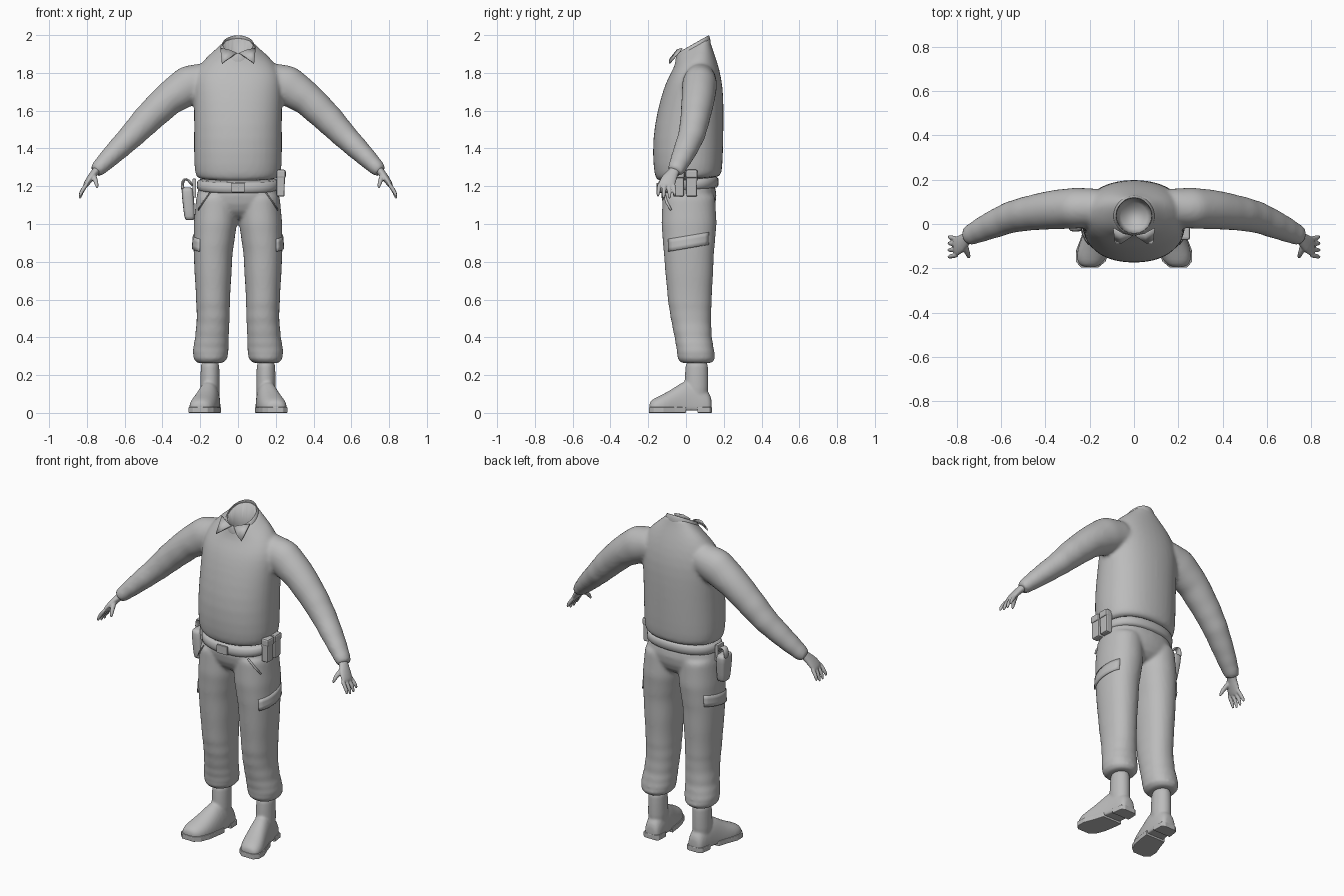
import bpy, bmesh, math
from mathutils import Vector

cube = bpy.data.objects.get("Cube")
if cube:
    bpy.data.objects.remove(cube)

grey = bpy.data.materials.new("plain grey")
grey.use_nodes = True
grey.diffuse_color = (0.5, 0.5, 0.5, 1)
grey.node_tree.nodes["Principled BSDF"].inputs["Base Color"].default_value = (0.5, 0.5, 0.5, 1)


def finish(name, bm, subsurf=0, voxel=0, smooth=0, solid=0, bevel=0):
    bmesh.ops.recalc_face_normals(bm, faces=bm.faces)
    for f in bm.faces:
        f.smooth = not bevel
    me = bpy.data.meshes.new(name)
    bm.to_mesh(me)
    bm.free()
    me.materials.append(grey)
    ob = bpy.data.objects.new(name, me)
    bpy.context.collection.objects.link(ob)
    if solid:
        ob.modifiers.new("thickness", 'SOLIDIFY').thickness = solid
        ob.modifiers["thickness"].offset = 0
    if bevel:
        m = ob.modifiers.new("bevel", 'BEVEL')
        m.width, m.segments = bevel, 2
    if subsurf:
        ob.modifiers.new("subdivision", 'SUBSURF').levels = subsurf
        ob.modifiers["subdivision"].render_levels = subsurf
    if voxel:
        m = ob.modifiers.new("merge", 'REMESH')
        m.mode, m.voxel_size, m.use_smooth_shade = 'VOXEL', voxel, True
    if smooth:
        m = ob.modifiers.new("soften", 'SMOOTH')
        m.factor, m.iterations = 0.5, smooth
    return ob


def skin(bm, rings, caps=True):
    """Join rings of points with quads."""
    rows = [[bm.verts.new(p) for p in r] for r in rings]
    n = len(rows[0])
    for a, b in zip(rows, rows[1:]):
        for i in range(n):
            bm.faces.new((a[i], a[(i + 1) % n], b[(i + 1) % n], b[i]))
    if caps:
        bm.faces.new(rows[0])
        bm.faces.new(rows[-1])


def oval(c, u, v, power=2.0, n=20):
    """Superellipse around c with half axes u and v."""
    pts = []
    for i in range(n):
        t = 2 * math.pi * i / n
        ct, st = math.cos(t), math.sin(t)
        pts.append(c + u * math.copysign(abs(ct) ** (2 / power), ct)
                   + v * math.copysign(abs(st) ** (2 / power), st))
    return pts


def refine(rows, folds, steps=4):
    """Resample rows and ripple the two radii (last values) as cloth folds."""
    out = []
    for a, b in zip(rows, rows[1:]):
        for k in range(steps):
            r = [x + (y - x) * k / steps for x, y in zip(a, b)]
            w = 1 + folds * math.sin(len(out) * 2.1) * (len(out) / 20)
            out.append(r[:-2] + [r[-2] * w, r[-1] * w])
    return out + [list(rows[-1])]


def column(bm, rows, power=2.0, slope=0.0, caps=True):
    """Upright loft; rows are x, y, z, half width, half depth (and slope)."""
    rings = []
    for x, y, z, a, b, *s in rows:
        k = s[0] if s else slope
        rings.append(oval(Vector((x, y, z)), Vector((a, 0, 0)), Vector((0, b, b * k)), power))
    skin(bm, rings, caps)


def limb(bm, rows, n=16):
    """Loft along a path; rows are x, y, z, half depth, half thickness."""
    pts = [Vector(r[:3]) for r in rows]
    rings = []
    for i, r in enumerate(rows):
        d = (pts[min(i + 1, len(pts) - 1)] - pts[max(i - 1, 0)]).normalized()
        u = Vector((0, 1, 0))
        u = (u - d * u.dot(d)).normalized()
        rings.append(oval(pts[i], u * r[3], d.cross(u) * r[4], 2, n))
    skin(bm, rings)


def flip(rows, s):
    return [(r[0] * s, *r[1:]) for r in rows]


# Shirt: torso and sleeves merged into one skin
torso = [(0, .012, 1.235, .20, .155, .08), (0, .012, 1.245, .225, .175, .05),
         (0, .01, 1.30, .236, .186, 0), (0, .01, 1.45, .236, .19, 0),
         (0, .024, 1.60, .235, .178, 0), (0, .038, 1.72, .24, .16, .05),
         (0, .04, 1.80, .23, .137, .2), (0, .043, 1.865, .185, .108, .35),
         (0, .038, 1.905, .13, .095, .5), (0, .037, 1.93, .098, .09, .57),
         (0, .037, 1.945, .085, .086, .58)]
sleeve = [(.14, .075, 1.77, .085, .09), (.26, .072, 1.735, .095, .108),
          (.37, .064, 1.66, .09, .09), (.48, .048, 1.555, .08, .081),
          (.56, .03, 1.47, .073, .07), (.66, -.012, 1.372, .062, .057),
          (.73, -.045, 1.303, .05, .045), (.757, -.06, 1.275, .042, .036)]
bm = bmesh.new()
column(bm, torso, 2.25)
for s in (1, -1):
    limb(bm, flip(refine(sleeve, .025), s))
shirt = finish("shirt", bm, subsurf=1, voxel=.011, smooth=6)

# Hollow neck opening
bm = bmesh.new()
column(bm, [(0, .037, 1.4, .06, .06), (0, .037, 1.85, .078, .078), (0, .037, 2.1, .08, .08)])
cutter = finish("neck_cutter", bm)
cutter.hide_render = True
cutter.hide_viewport = True
cutter.display_type = 'WIRE'
cut = shirt.modifiers.new("neck opening", 'BOOLEAN')
cut.operation, cut.object, cut.solver = 'DIFFERENCE', cutter, 'EXACT'

# Collar band and its two points
bm = bmesh.new()
column(bm, [(0, .037, 1.90, .098, .092), (0, .037, 1.93, .092, .089),
            (0, .037, 1.953, .081, .083)], slope=.57, caps=False)
finish("collar_band", bm, subsurf=1, solid=.008)
for s, side in ((1, "left"), (-1, "right")):
    bm = bmesh.new()
    tip = [(.008, -.053, 1.905), (.05, -.045, 1.922), (.093, -.02, 1.93),
           (.085, -.088, 1.85), (.055, -.085, 1.872)]
    bm.faces.new([bm.verts.new((x * s, y, z)) for x, y, z in tip])
    finish(side + "_collar_point", bm, solid=.008)

# Hands
for s, side in ((1, "left"), (-1, "right")):
    bm = bmesh.new()
    limb(bm, flip([(.73, -.045, 1.305, .03, .026), (.757, -.066, 1.275, .029, .021),
                   (.78, -.088, 1.245, .043, .02), (.803, -.102, 1.212, .046, .016),
                   (.812, -.106, 1.195, .04, .011)], s), 12)
    for off, drop in ((-.037, .012), (-.012, 0), (.013, 0), (.036, .016)):
        y = -.103 + off
        limb(bm, flip([(.795, y, 1.22, .012, .012), (.818, y + off * .1, 1.186, .012, .012),
                       (.832, y + off * .2, 1.16 + drop / 2, .011, .011),
                       (.838, y + off * .25, 1.13 + drop, .007, .007)], s), 8)
    limb(bm, flip([(.768, -.08, 1.265, .016, .016), (.758, -.118, 1.24, .016, .015),
                   (.748, -.143, 1.212, .012, .012), (.744, -.153, 1.187, .007, .007)], s), 8)
    finish(side + "_hand", bm, subsurf=1, voxel=.0045, smooth=3)

# Trousers: hips and both legs merged
leg = [(.112, .015, 1.17, .108, .14), (.12, .016, 1.0, .116, .148),
       (.132, .015, .85, .105, .135), (.132, .02, .6, .091, .118),
       (.131, .026, .5, .088, .108), (.138, .038, .4, .09, .1),
       (.145, .05, .33, .096, .1), (.146, .055, .285, .09, .1), (.149, .056, .262, .065, .078)]
bm = bmesh.new()
column(bm, [(0, .012, 1.25, .2, .14), (0, .015, 1.15, .23, .155),
            (0, .018, 1.06, .21, .13), (0, .02, 1.02, .13, .07)], 2.3)
for s in (1, -1):
    column(bm, flip(refine(leg, .02), s), 2.2)
finish("trousers", bm, subsurf=1, voxel=.01, smooth=5)

# Cargo pockets curved round the thighs, and slanted hip pocket seams
for s, side in ((1, "left"), (-1, "right")):
    bm = bmesh.new()
    grid = []
    for k in range(4):
        row = []
        for i in range(9):
            t = math.radians(-50 + 100 * i / 8)
            y = .014 + .137 * math.sin(t)
            x = .130 + (.109 - .006 * (k / 3)) * math.cos(t) ** .9
            row.append(bm.verts.new((x * s, y, .87 + .17 * y + .022 * k)))
        grid.append(row)
    for a, b in zip(grid, grid[1:]):
        for i in range(8):
            bm.faces.new((a[i], a[i + 1], b[i + 1], b[i]))
    finish(side + "_cargo_pocket", bm, solid=.012)
    bm = bmesh.new()
    limb(bm, flip([(.15, -.118, 1.165, .006, .004), (.185, -.102, 1.115, .008, .004),
                   (.21, -.08, 1.075, .006, .004)], s), 8)
    finish(side + "_hip_pocket_seam", bm)

# Belt and buckle
bm = bmesh.new()
column(bm, [(0, .013, 1.175, .205, .15), (0, .013, 1.18, .222, .162),
            (0, .013, 1.232, .222, .162), (0, .013, 1.238, .205, .15)], 2.3, .1)
finish("belt", bm, subsurf=1)


def box(name, c, size, taper=1.0, bevel=.008):
    """Bevelled block whose base is scaled by taper."""
    bm = bmesh.new()
    bmesh.ops.create_cube(bm, size=1)
    for v in bm.verts:
        k = taper if v.co.z < 0 else 1
        v.co = Vector(c) + Vector((v.co.x * size[0] * k, v.co.y * size[1] * k, v.co.z * size[2]))
    return finish(name, bm, bevel=bevel)


box("belt_buckle", (0, -.15, 1.193), (.07, .012, .05), bevel=.003)

# Belt pouches with flaps on the left hip
for i, y in enumerate((-.04, .03)):
    box("pouch_%d" % (i + 1), (.226, y, 1.205), (.044, .06, .12), .95)
    box("pouch_flap_%d" % (i + 1), (.228, y, 1.265), (.05, .064, .045), 1, .01)

# Holster with a grip loop on the right hip
bm = bmesh.new()
column(bm, [(-.255, .005, 1.02, .022, .03), (-.256, .005, 1.03, .028, .038),
            (-.262, .01, 1.11, .031, .045), (-.268, .015, 1.18, .033, .05),
            (-.268, .015, 1.195, .025, .042)], 3.5)
finish("holster", bm, subsurf=1)
bm = bmesh.new()
limb(bm, [(-.29, .03, 1.17, .022, .01), (-.297, .035, 1.215, .022, .01),
          (-.285, .035, 1.24, .02, .009), (-.262, .03, 1.235, .02, .008),
          (-.24, .02, 1.2, .02, .008)], 10)
finish("holster_grip", bm, subsurf=1)
box("holster_hanger", (-.232, .01, 1.19), (.02, .06, .1), bevel=.004)

# Boots: shaft and foot merged, with separate sole and heel
foot = [(.137, .145, .03, .07), (.125, .145, .05, .11), (.06, .148, .056, .17),
        (0, .155, .062, .18), (-.06, .168, .068, .135), (-.12, .185, .074, .1),
        (-.17, .196, .064, .078), (-.197, .2, .035, .055)]
for s, side in ((1, "left"), (-1, "right")):
    bm = bmesh.new()
    column(bm, flip([(.148, .058, .3, .052, .062), (.148, .056, .2, .05, .062),
                     (.148, .055, .14, .053, .066), (.148, .055, .04, .05, .06)], s))
    rings = []
    for y, x, w, top in foot:
        ring = oval(Vector((x * s, y, .03)), Vector((w, 0, 0)), Vector((0, 0, top - .03)), 2.2)
        rings.append([Vector((p.x, p.y, max(p.z, .012))) for p in ring])
    skin(bm, rings)
    finish(side + "_boot", bm, subsurf=1, voxel=.007, smooth=5)
    for part, rows in (("heel", foot[:3]), ("sole", foot[3:])):
        bm = bmesh.new()
        top = .03
        skin(bm, [[((x + dx * (w + .003)) * s, y, z) for dx, z in
                   ((-1, 0), (1, 0), (1, top), (-1, top))] for y, x, w, _ in rows])
        finish(side + "_boot_" + part, bm, bevel=.004)
